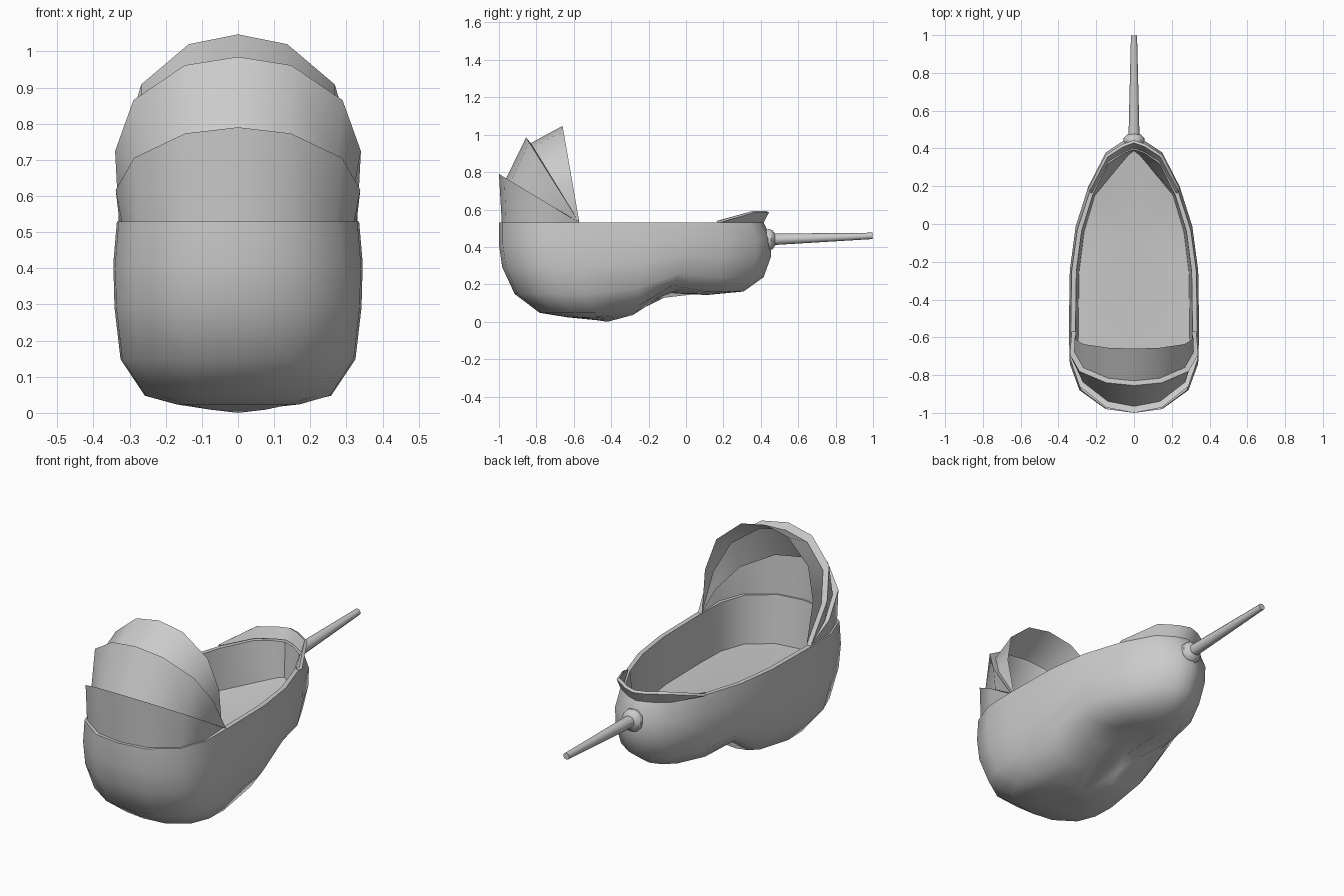
import bpy, bmesh, math
from mathutils import Vector

cube = bpy.data.objects.get("Cube")
if cube:
    bpy.data.objects.remove(cube)

grey = bpy.data.materials.new("plain_grey")
grey.use_nodes = True
grey.diffuse_color = (0.6, 0.6, 0.6, 1)
grey.node_tree.nodes["Principled BSDF"].inputs["Base Color"].default_value = (0.6, 0.6, 0.6, 1)

RIM = 0.53     # rim height
MID = -0.3     # y that the rings shrink towards


def finish(name, bm, thickness=0, angle=40):
    bmesh.ops.recalc_face_normals(bm, faces=bm.faces)
    mesh = bpy.data.meshes.new(name)
    bm.to_mesh(mesh)
    bm.free()
    mesh.materials.append(grey)
    ob = bpy.data.objects.new(name, mesh)
    bpy.context.collection.objects.link(ob)
    bpy.ops.object.select_all(action='DESELECT')
    ob.select_set(True)
    bpy.context.view_layer.objects.active = ob
    if thickness:
        mod = ob.modifiers.new("wall", 'SOLIDIFY')
        mod.thickness = thickness
        mod.offset = -1
        bpy.ops.object.modifier_apply(modifier="wall")
    bpy.ops.object.shade_smooth_by_angle(angle=math.radians(angle))
    return ob


def bridge(bm, a, b, closed=True):
    n = len(a)
    for i in range(n if closed else n - 1):
        j = (i + 1) % n
        bm.faces.new((a[i], a[j], b[j], b[i]))


def fan(bm, ring, centre):
    c = bm.verts.new(centre)
    for i in range(len(ring)):
        bm.faces.new((ring[i], ring[(i + 1) % len(ring)], c))


def lerp_table(table, v):
    for (a, fa), (b, fb) in zip(table, table[1:]):
        if v <= b:
            t = max(0, (v - a) / (b - a))
            return fa + (fb - fa) * t
    return table[-1][1]


# Plan outline of the rim, right half mirrored to the left
half = [(0, -1), (.145, -.98), (.28, -.88), (.33, -.74), (.335, -.57), (.33, -.25),
        (.30, -.03), (.235, .17), (.145, .34), (.06, .395), (0, .415)]
outline = half + [(-x, y) for x, y in half[-2:0:-1]]

# Depth of the underside along the length
DEPTH = [(-1, .53), (-.45, .53), (-.27, .50), (-.13, .39), (-.06, .365), (.1, .405), (.5, .405)]


def scaled(x, y, sx, front, back):
    return x * sx, MID + (y - MID) * (front if y < MID else back)


# Body: rings going down (width, front, back, share of depth)
bm = bmesh.new()
rings = []
for sx, sf, sb, d in [(1, 1, 1, 0), (1.03, 1, 1.06, .22), (1.02, .975, 1.055, .45),
                      (.97, .88, 1.0, .72), (.77, .69, .85, .91),
                      (.52, .48, .58, .955), (.27, .25, .3, .985)]:
    ring = []
    for x, y in outline:
        px, py = scaled(x, y, sx, sf, sb)
        ring.append(bm.verts.new((px, py, RIM - lerp_table(DEPTH, py) * d)))
    rings.append(ring)
for a, b in zip(rings, rings[1:]):
    bridge(bm, a, b)
fan(bm, rings[-1], (0, MID - .12, 0))

# Inner wall and floor, the floor narrowing to a point at the back
inner, floor = [], []
for x, y in outline:
    px, py = scaled(x, y, .925, .965, .97)
    inner.append(bm.verts.new((px, py, RIM)))
    px, py = scaled(x, y, .88, .92, .96)
    limit = max(0, .4 - py) * .85
    px = max(-limit, min(limit, px))
    floor.append(bm.verts.new((px, py, .285 + max(0, py + .03) * .15)))
bridge(bm, rings[0], inner)
bridge(bm, inner, floor)
fan(bm, floor, (0, -.03, .285))
finish("body", bm)

# Raised lip around the back end
bm = bmesh.new()
low, high = [], []
for x, y in [p for p in outline if p[1] > .16]:
    low.append(bm.verts.new((x, y, RIM)))
    px, py = scaled(x, y, 1.03, 1, 1.04)
    high.append(bm.verts.new((px, py, RIM + .002 + .052 * min(1, (y - .17) / .17))))
bridge(bm, low, high, closed=False)
finish("back_lip", bm, .016)

# Hood: one thin folded sheet of three stepped panels fanning from side pivots
PIVOT = Vector((0, -.57, RIM))
ARCH = [(.325, 0), (.335, .4), (.285, .72), (.145, .945), (0, 1)]
ARCH += [(-x, u) for x, u in ARCH[-2::-1]]


def arch(bm, tip, width, droop):
    reach = Vector((0, *tip)) - PIVOT
    return [bm.verts.new(PIVOT + reach * u ** droop + Vector((x * width, 0, 0)))
            for x, u in ARCH]


bm = bmesh.new()
folds = [arch(bm, *fold) for fold in [((-.985, RIM), .96, 1), ((-1, .79), 1.01, 1.2),
                                      ((-.965, .76), .95, 1.2), ((-.855, .985), 1.015, .93),
                                      ((-.83, .955), .94, .95), ((-.66, 1.047), .94, .95)]]
for a, b in zip(folds, folds[1:]):
    bridge(bm, a, b, closed=False)
finish("hood", bm)

# Handle and its round socket
bm = bmesh.new()
bmesh.ops.create_uvsphere(bm, u_segments=10, v_segments=6, radius=.058)
for v in bm.verts:
    v.co = (v.co.x, .443 + v.co.y * .7, .438 + v.co.z)
finish("handle_socket", bm)

bm = bmesh.new()
start, end = Vector((0, .45, .44)), Vector((0, .998, .459))
bmesh.ops.create_cone(bm, cap_ends=True, segments=10, radius1=.031, radius2=.017,
                      depth=(end - start).length)
turn = (end - start).to_track_quat('Z', 'Y').to_matrix()
bmesh.ops.rotate(bm, verts=bm.verts, cent=(0, 0, 0), matrix=turn)
bmesh.ops.translate(bm, verts=bm.verts, vec=(start + end) / 2)
finish("handle", bm)
